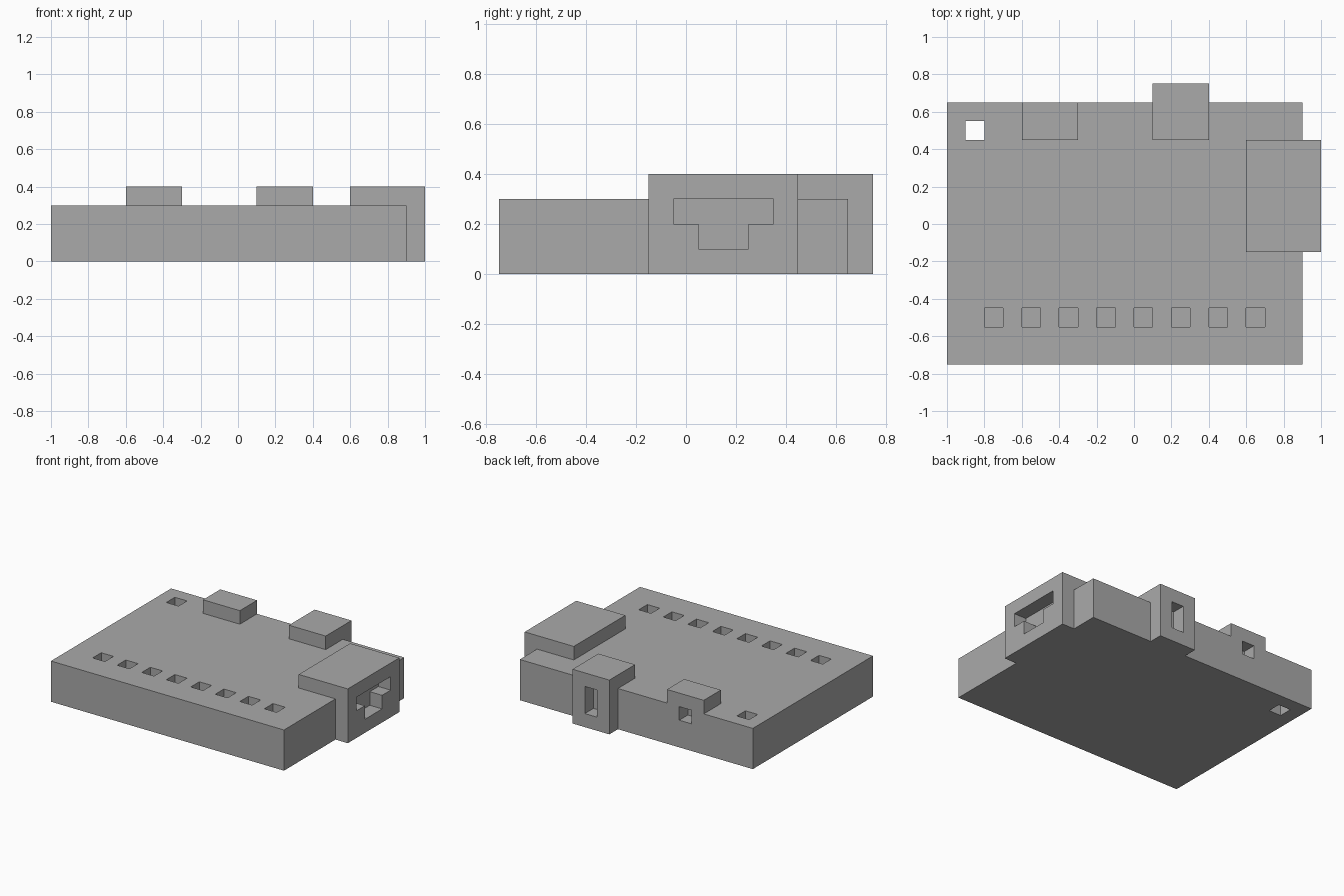
import bpy

default_cube = bpy.data.objects.get("Cube")
if default_cube:
    bpy.data.objects.remove(default_cube, do_unlink=True)

grey = bpy.data.materials.new("plain grey")
grey.use_nodes = True
grey.diffuse_color = (0.4, 0.4, 0.4, 1)
grey.node_tree.nodes["Principled BSDF"].inputs["Base Color"].default_value = (0.4, 0.4, 0.4, 1)


def box(name, x, y, z):
    """Box spanning the given (min, max) ranges."""
    spans = (x, y, z)
    bpy.ops.mesh.primitive_cube_add(size=1, location=[(a + b) / 2 for a, b in spans])
    obj = bpy.context.object
    obj.name = name
    obj.scale = [b - a for a, b in spans]
    bpy.ops.object.transform_apply(location=False, rotation=False, scale=True)
    obj.data.materials.append(grey)
    return obj


def combine(target, tool, operation):
    """Apply a boolean to the target and discard the tool."""
    mod = target.modifiers.new(tool.name, 'BOOLEAN')
    mod.operation = operation
    mod.solver = 'EXACT'
    mod.object = tool
    bpy.context.view_layer.objects.active = target
    bpy.ops.object.modifier_apply(modifier=mod.name)
    bpy.data.objects.remove(tool, do_unlink=True)


# Main slab
body = box("board_body", (-1, 0.9), (-0.75, 0.65), (0, 0.3))

# Connector housings
for housing in (
    box("side_port_housing", (0.6, 1), (-0.15, 0.45), (0, 0.4)),
    box("tall_rear_housing", (0.1, 0.4), (0.45, 0.75), (0, 0.4)),
    box("small_rear_housing", (-0.6, -0.3), (0.45, 0.65), (0.2, 0.4)),
):
    combine(body, housing, 'UNION')

# T-shaped side slot, two rear slots and the corner through hole
cutters = [
    box("side_slot_wide", (0.9, 1.1), (-0.05, 0.35), (0.2, 0.3)),
    box("side_slot_key", (0.9, 1.1), (0.05, 0.25), (0.1, 0.25)),
    box("tall_rear_slot", (0.2, 0.3), (0.65, 0.85), (0.1, 0.3)),
    box("small_rear_slot", (-0.5, -0.4), (0.55, 0.75), (0.2, 0.3)),
    box("corner_hole", (-0.9, -0.8), (0.45, 0.55), (-0.1, 0.5)),
]

# Row of square sockets along the front
for i in range(8):
    x = -0.8 + 0.2 * i
    cutters.append(box("front_socket", (x, x + 0.1), (-0.55, -0.45), (0.2, 0.4)))

for cutter in cutters:
    combine(body, cutter, 'DIFFERENCE')

bpy.context.view_layer.objects.active = body
body.select_set(True)
bpy.ops.object.shade_flat()
